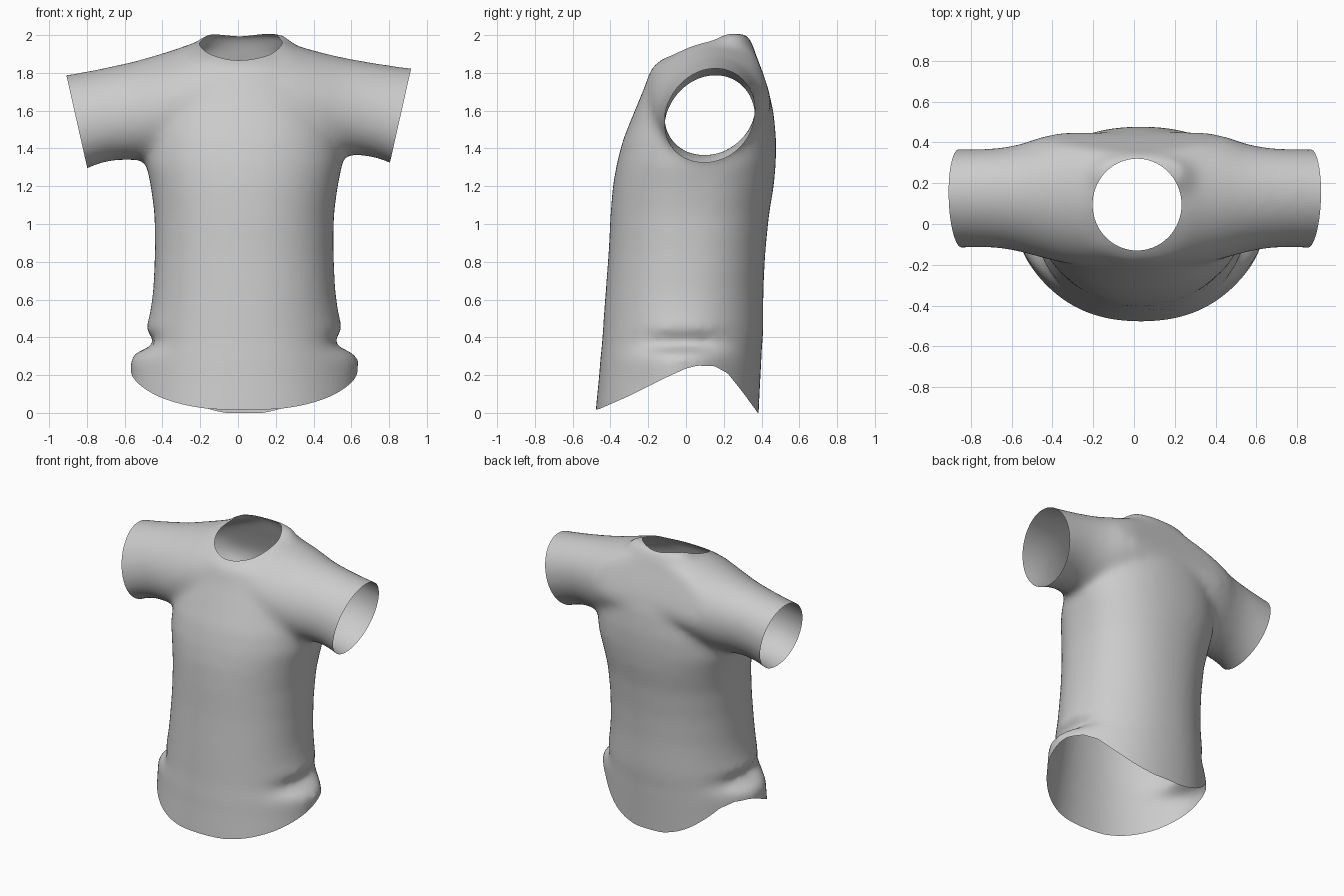
import bpy, bmesh, math

cube = bpy.data.objects.get("Cube")
if cube:
    bpy.data.objects.remove(cube, do_unlink=True)

SIDES = 72


def power(value, p):
    return math.copysign(abs(value) ** p, value)


def sample(rows, t):
    """Linear interpolation of the other columns at first-column value t."""
    for low, high in zip(rows, rows[1:]):
        if t <= high[0]:
            k = max(0.0, (t - low[0]) / (high[0] - low[0]))
            return [a + (b - a) * k for a, b in zip(low[1:], high[1:])]
    return rows[-1][1:]


def loft(bm, rings):
    """Skin a closed tube through a list of point rings."""
    loops = [[bm.verts.new(p) for p in ring] for ring in rings]
    for low, high in zip(loops, loops[1:]):
        for i in range(SIDES):
            j = (i + 1) % SIDES
            bm.faces.new((low[i], low[j], high[j], high[i]))
    bm.faces.new(loops[0][::-1])
    bm.faces.new(loops[-1])


# Torso: height, half width, front y, back y, side flare
torso = [(-0.25, 0.56, -0.485, 0.38, 0.03), (0.0, 0.555, -0.48, 0.385, 0.045),
         (0.2, 0.53, -0.46, 0.395, 0.07), (0.28, 0.52, -0.455, 0.40, 0.09),
         (0.32, 0.515, -0.45, 0.40, 0.06), (0.365, 0.51, -0.445, 0.405, -0.055),
         (0.44, 0.5, -0.44, 0.41, 0.025), (0.52, 0.49, -0.435, 0.41, 0.01),
         (0.65, 0.482, -0.425, 0.41, 0), (0.85, 0.473, -0.41, 0.42, 0),
         (1.05, 0.475, -0.40, 0.44, 0), (1.2, 0.495, -0.388, 0.465, 0),
         (1.32, 0.52, -0.367, 0.476, 0), (1.45, 0.515, -0.333, 0.478, 0),
         (1.6, 0.48, -0.272, 0.463, 0), (1.72, 0.43, -0.222, 0.433, 0),
         (1.83, 0.37, -0.183, 0.395, 0), (1.88, 0.33, -0.115, 0.375, 0),
         (1.93, 0.29, 0.0, 0.36, 0), (1.97, 0.25, 0.1, 0.345, 0), (2.01, 0.2, 0.18, 0.32, 0)]
# Shoulders and sleeves: distance out, front y, back y, bottom z, top z
sleeve = [(0.12, -0.22, 0.46, 1.42, 1.99), (0.25, -0.212, 0.46, 1.39, 1.96),
          (0.35, -0.195, 0.45, 1.365, 1.926), (0.45, -0.168, 0.425, 1.35, 1.898),
          (0.55, -0.138, 0.39, 1.35, 1.872), (0.65, -0.118, 0.372, 1.352, 1.852),
          (0.75, -0.11, 0.368, 1.33, 1.833), (0.9, -0.11, 0.373, 1.262, 1.808),
          (1.1, -0.11, 0.373, 1.23, 1.795)]


def torso_ring(z, half_width, front, back, flare):
    """Rounded section, squarer across the upper back; flare moves the side seams."""
    square = 0.93 - 0.2 * min(1.0, max(0.0, (z - 0.7) / 0.6))
    points = []
    for i in range(SIDES):
        a = math.tau * i / SIDES
        c, s = math.cos(a), math.sin(a)
        x = 0.033 + half_width * power(c, 0.93) + flare * power(c, 7)
        y = (front + back) / 2 + (back - front) / 2 * power(s, square if s > 0 else 0.93)
        points.append((x, y, z))
    return points


def sleeve_ring(x, front, back, bottom, top):
    """Leaning oval, held within the chest and back profile."""
    points = []
    for i in range(SIDES):
        a = math.tau * i / SIDES
        z = (top + bottom) / 2 + (top - bottom) / 2 * math.sin(a)
        y = (front + back) / 2 + (back - front) / 2 * math.cos(a) + 0.12 * (z - 1.6)
        chest, spine = sample(torso, z)[1:3]
        points.append((x, min(max(y, chest), spine), z + 0.02 * x))
    return points


# Hem line by depth, low at front and back and raised at the sides
hem = [(-0.6, 0.0), (-0.46, 0.02), (-0.3, 0.09), (-0.1, 0.19), (0.0, 0.235), (0.06, 0.25),
       (0.15, 0.248), (0.22, 0.21), (0.3, 0.11), (0.38, 0.0), (0.6, -0.03)]


def neck(p):
    if p.z < 1.7:
        return 1.0
    return math.hypot((p.x - 0.015) / 0.218, (p.y - 0.095) / 0.225) - 1


def cuff(side):
    """Slanted sleeve opening, leaving the body below untouched."""
    return lambda p: 0.855 + 0.225 * (p.z - 1.55) - side * p.x if p.z > 1 else 1.0


def trim(bm, keep):
    """Cut cleanly along keep(p) = 0 and remove the negative side."""
    cut = []
    for e in list(bm.edges):
        a, b = keep(e.verts[0].co), keep(e.verts[1].co)
        if a * b < 0:
            cut.append(bmesh.utils.edge_split(e, e.verts[0], a / (a - b))[1])
    bmesh.ops.connect_verts(bm, verts=cut)
    rim = set(cut)
    dead = [v for v in bm.verts if v not in rim and keep(v.co) < 0]
    bmesh.ops.delete(bm, geom=dead, context='VERTS')


# Body tube, and one tube running from cuff to cuff
bm = bmesh.new()
loft(bm, [torso_ring(*r) for r in torso])
loft(bm, [sleeve_ring(-r[0], *r[1:]) for r in reversed(sleeve)]
     + [sleeve_ring(*r) for r in sleeve])
bmesh.ops.recalc_face_normals(bm, faces=bm.faces)
mesh = bpy.data.meshes.new("shirt_block")
bm.to_mesh(mesh)
bm.free()
block = bpy.data.objects.new("shirt_block", mesh)
bpy.context.collection.objects.link(block)

# Blend torso and sleeves into one soft surface
remesh = block.modifiers.new("blend", 'REMESH')
remesh.mode = 'VOXEL'
remesh.voxel_size = 0.02
soften = block.modifiers.new("soften", 'SMOOTH')
soften.factor = 0.5
soften.iterations = 28
bpy.context.view_layer.update()
graph = bpy.context.evaluated_depsgraph_get()
bm = bmesh.new()
bm.from_mesh(block.evaluated_get(graph).to_mesh())
bpy.data.objects.remove(block, do_unlink=True)

# Open the hem, the neck and both slanted cuffs
trim(bm, lambda p: p.z - sample(hem, p.y)[0])
trim(bm, neck)
trim(bm, cuff(1))
trim(bm, cuff(-1))

# Fabric colour
grey = bpy.data.materials.new("grey fabric")
grey.use_nodes = True
colour = (0.6, 0.6, 0.6, 1)
grey.diffuse_color = colour
grey.node_tree.nodes["Principled BSDF"].inputs["Base Color"].default_value = colour

mesh = bpy.data.meshes.new("shirt")
bm.to_mesh(mesh)
bm.free()
mesh.materials.clear()
mesh.materials.append(grey)
shirt = bpy.data.objects.new("shirt", mesh)
bpy.context.collection.objects.link(shirt)
for p in mesh.polygons:
    p.use_smooth = True
    p.material_index = 0
